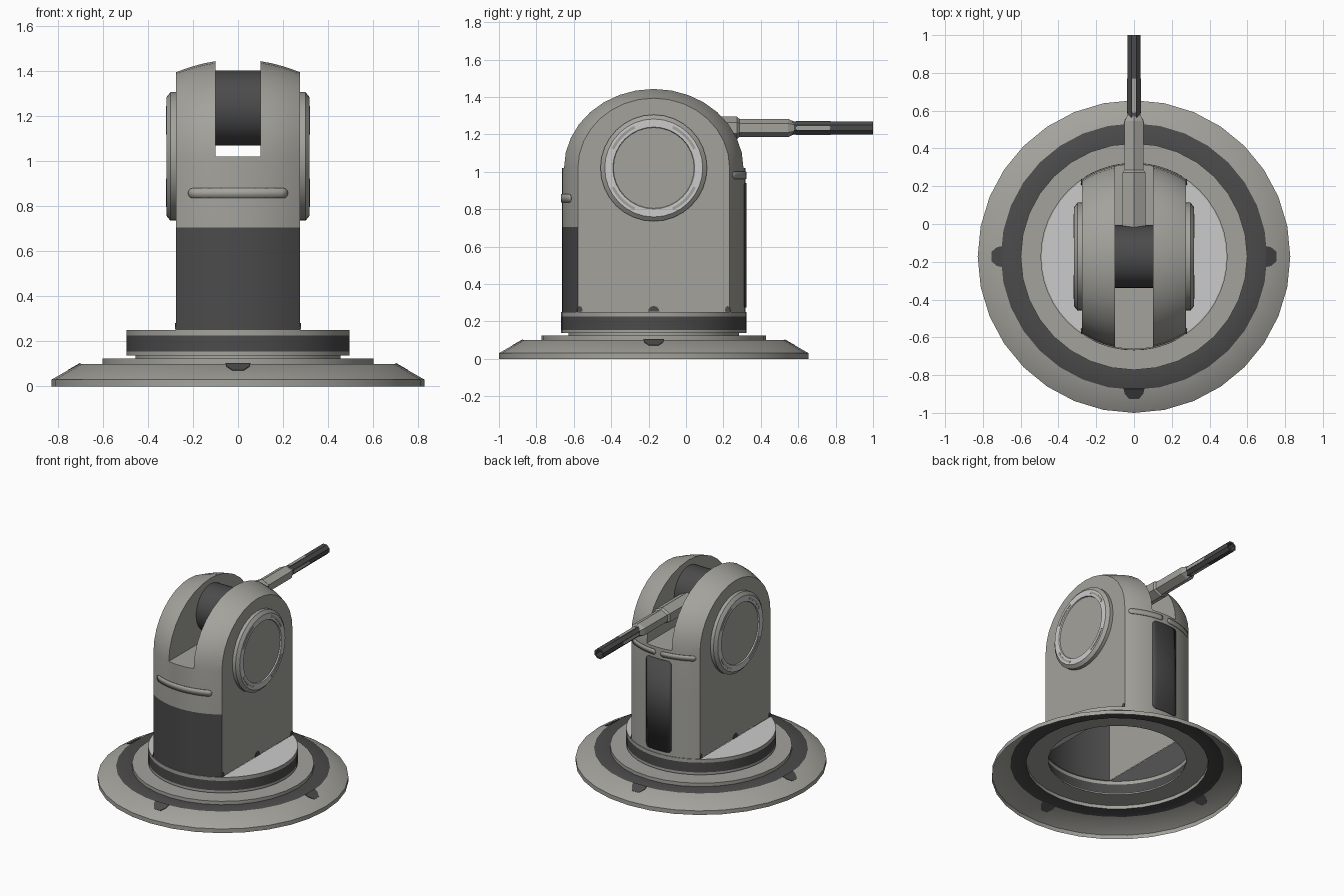
import bpy, bmesh, math
from mathutils import Vector

if "Cube" in bpy.data.objects:
    bpy.data.objects.remove(bpy.data.objects["Cube"])

CY = -0.1725          # y of the turning axis
R = 0.49              # tower radius
HALF = 0.275          # tower half width
PIVOT_Z = 1.02        # height of slot floor and side caps
GUN_Z = 1.235         # height of drum and barrel


def material(name, r, g, b):
    m = bpy.data.materials.new(name)
    m.diffuse_color = (r, g, b, 1)
    m.use_nodes = True
    m.node_tree.nodes["Principled BSDF"].inputs["Base Color"].default_value = m.diffuse_color
    return m


MATS = [material("body grey", 0.37, 0.365, 0.335),
        material("dark grey", 0.07, 0.07, 0.07),
        material("light grey", 0.60, 0.60, 0.60)]
GREY, DARK, LIGHT = 0, 1, 2


def finish(name, bm, smooth=30, recalc=True):
    bmesh.ops.remove_doubles(bm, verts=bm.verts, dist=1e-5)
    if recalc:
        bmesh.ops.recalc_face_normals(bm, faces=bm.faces)
    me = bpy.data.meshes.new(name)
    bm.to_mesh(me)
    bm.free()
    ob = bpy.data.objects.new(name, me)
    bpy.context.collection.objects.link(ob)
    for m in MATS:
        me.materials.append(m)
    if smooth:
        bpy.ops.object.select_all(action='DESELECT')
        ob.select_set(True)
        bpy.context.view_layer.objects.active = ob
        bpy.ops.object.shade_smooth_by_angle(angle=math.radians(smooth))
    return ob


def lathe(name, profile, mats, place, segs, start=0.0, smooth=30):
    """Turn (radius, along) points; place maps (u, v, along) to space."""
    bm = bmesh.new()
    rings = []
    for r, a in profile:
        rings.append([bm.verts.new(place(r * math.cos(start + math.tau * i / segs),
                                         r * math.sin(start + math.tau * i / segs), a))
                      for i in range(segs if r > 0 else 1)])
    for k in range(len(rings) - 1):
        A, B = rings[k], rings[k + 1]
        for i in range(segs):
            j = (i + 1) % segs
            vs = [A[i], A[j], B[j], B[i]] if len(B) > 1 else [A[i], A[j], B[0]]
            bm.faces.new(vs).material_index = mats[k]
    return finish(name, bm, smooth)


def plate(name, pts, mat, thick=0.004):
    """Thin polygon plate, extruded along its own normal."""
    bm = bmesh.new()
    f = bm.faces.new([bm.verts.new(p) for p in pts])
    f.normal_update()
    n = f.normal.copy()
    res = bmesh.ops.extrude_face_region(bm, geom=[f])
    for v in res['geom']:
        if isinstance(v, bmesh.types.BMVert):
            v.co += n * thick
    for face in bm.faces:
        face.material_index = mat
    return finish(name, bm, 0)


def upright(u, v, a):
    return (u, CY + v, a)


# Base flange and turntable, open underneath
lathe("base_flange", [(0.8275, 0), (0.8275, 0.03), (0.705, 0.10), (0.60, 0.10),
                      (0.60, 0.125), (0.455, 0.125)],
      [GREY, GREY, DARK, GREY, GREY], upright, 32)
lathe("turntable", [(0.455, 0.125), (0.455, 0.137), (0.495, 0.137), (0.495, 0.155),
                    (0.495, 0.225), (0.495, 0.25), (0.488, 0.25)],
      [GREY, GREY, GREY, DARK, GREY, GREY], upright, 48)

# Dark tabs on the flange slope
TAB = [(-0.055, 0.70), (-0.05, 0.725), (-0.025, 0.755), (0.025, 0.755), (0.05, 0.725), (0.055, 0.70)]
for k in range(4):
    c, s = math.cos(k * math.pi / 2), math.sin(k * math.pi / 2)
    plate("flange_tab", [(v * c - u * s, CY + v * s + u * c, 0.1015 - (v - 0.705) * 0.571)
                         for u, v in reversed(TAB)], DARK)

# Light deck pieces beside the tower
for sx in (1, -1):
    a0 = math.acos(HALF / 0.492)
    bm = bmesh.new()
    f = bm.faces.new([bm.verts.new((sx * 0.492 * math.cos(a), CY + 0.492 * math.sin(a), 0.249))
                      for a in [a0 * (i / 10 - 1) for i in range(21)]])
    f.material_index = LIGHT
    f.normal_update()
    if f.normal.z < 0:
        f.normal_flip()
    finish("turntable_deck", bm, 0, recalc=False)


# Tower: side arches lofted across x, with a slot through the middle
ARCH = 16


def outline(x):
    h, top = math.sqrt(R * R - x * x), 0.43 - 0.75 * x * x
    pts = [(-h, 0.25), (-h, 0.705)]
    for i in range(ARCH + 1):
        t = math.pi * i / ARCH
        pts.append((-h * math.cos(t), PIVOT_Z + top * math.sin(t)))
    return pts + [(h, 0.705), (h, 0.25)]


bm = bmesh.new()


def row(x, pts):
    return [bm.verts.new((x, CY + y, z)) for y, z in pts]


def bridge(A, B):
    for i in range(len(A) - 1):
        f = bm.faces.new([A[i], A[i + 1], B[i + 1], B[i]])
        f.material_index = DARK if i == 0 else GREY


for sx in (1, -1):
    rows = [row(sx * x, outline(x)) for x in (0.1, 0.15, 0.2, 0.24, HALF)]
    for A, B in zip(rows, rows[1:]):
        bridge(A, B)
    bm.faces.new(rows[-1])                 # flat side
    bm.faces.new(rows[0][2:ARCH + 3])      # slot wall
low = []
for x in (-0.1, -0.05, 0, 0.05, 0.1):      # body below the slot, incl. slot floor
    o = outline(x)
    low.append(row(x, o[:3] + o[-3:]))
for A, B in zip(low, low[1:]):
    bridge(A, B)
finish("tower", bm, 30)


# Curved panels and grooves lying on the tower
def band(name, x0, x1, z0, z1, side, rad, mat):
    bm = bmesh.new()
    n = 16
    xs = [x0 + rad * (1 - math.cos(math.pi / 2 * i / 4)) for i in range(4)]
    xs += [x0 + rad + (x1 - x0 - 2 * rad) * i / n for i in range(n + 1)]
    xs += [x1 - rad + rad * math.sin(math.pi / 2 * i / 4) for i in range(1, 5)]
    prev = None
    for x in xs:
        d = max(0, rad - min(x - x0, x1 - x))
        cut = rad - math.sqrt(max(0, rad * rad - d * d)) - 1e-4
        y = CY + side * math.sqrt((R + 0.002) ** 2 - x * x)
        cur = [bm.verts.new((x, y, z0 + cut)), bm.verts.new((x, y, z1 - cut))]
        if prev:
            vs = [prev[0], cur[0], cur[1], prev[1]]
            bm.faces.new(vs if side < 0 else vs[::-1]).material_index = mat
        prev = cur
    ob = finish(name, bm, 30, recalc=False)
    mod = ob.modifiers.new("thickness", 'SOLIDIFY')
    mod.thickness, mod.offset = 0.004, 1


band("front_groove", -0.22, 0.22, 0.835, 0.88, -1, 0.022, GREY)
band("back_panel", -0.1, 0.1, 0.275, 0.94, 1, 0.025, DARK)
for sx in (1, -1):
    x0, x1 = sorted((sx * 0.02, sx * 0.255))
    band("back_groove", x0, x1, 0.962, 1.0, 1, 0.018, GREY)

# Round side caps with light ring and arc slots, plus small side feet
for sx in (1, -1):
    def sideways(u, v, a):
        return (sx * a, CY + u, PIVOT_Z + v)
    lathe("side_cap", [(0.285, 0.27), (0.285, 0.30), (0.262, 0.318), (0.219, 0.318),
                       (0.216, 0.310), (0, 0.310)],
          [GREY, GREY, LIGHT, LIGHT, GREY], sideways, 32)
    for k in range(4):
        mid = math.pi / 4 + k * math.pi / 2
        angs = [mid + math.radians(20) * (i / 4 - 1) for i in range(9)]
        pts = [(0.248, a) for a in angs] + [(0.233, a) for a in reversed(angs)]
        pts = [sideways(r * math.cos(a), r * math.sin(a), 0.3182) for r, a in pts]
        plate("cap_arc", pts if sx > 0 else pts[::-1], GREY, 0.002)
    for y in (-0.395, 0, 0.395):
        pts = [(sx * (HALF + 0.001), CY + y + 0.03 * math.cos(math.pi * i / 8) * (1 if y == 0 else 0.5),
                0.252 + 0.03 * math.sin(math.pi * i / 8)) for i in range(9)]
        plate("side_foot", pts if sx > 0 else pts[::-1], DARK)


# Drum in the slot
lathe("drum", [(0, -0.1), (0.166, -0.1), (0.166, 0.1), (0, 0.1)][1:], [DARK, DARK],
      lambda u, v, a: (a, CY + u, GUN_Z + v), 32)


# Barrel: hexagonal sleeve, then hollow octagonal rod
def along_y(u, v, a):
    return (u, a, GUN_Z - 0.001 + v)


lathe("barrel_sleeve", [(0.070, -0.05), (0.070, 0.272), (0.057, 0.285), (0.057, 0.545),
                        (0.036, 0.585), (0, 0.585)], [GREY] * 5,
      lambda u, v, a: along_y(u, v * 0.86, a), 6, math.pi / 6, 0)
lathe("barrel_rod", [(0.038, 0.56), (0.038, 1.0), (0.026, 1.0), (0.026, 0.9), (0, 0.9)],
      [DARK] * 4, along_y, 8, math.pi / 8, 0)

# Light flutes on the four flats of the rod
for k in range(4):
    c, s = math.cos(k * math.pi / 2), math.sin(k * math.pi / 2)
    pts = []
    for i in range(18):
        t = math.pi * (i if i < 9 else i - 1) / 8
        end = 0.76 if i < 9 else 0.60
        w, y = 0.0115 * math.cos(t), end + 0.0115 * math.sin(t)
        pts.append(along_y(0.0353 * c - w * s, 0.0353 * s + w * c, y))
    a, b, d = (Vector(pts[i]) for i in (0, 6, 12))
    outward = (b - a).cross(d - a).dot(Vector((c, 0, s))) > 0
    plate("rod_flute", pts if outward else pts[::-1], GREY, 0.002)
